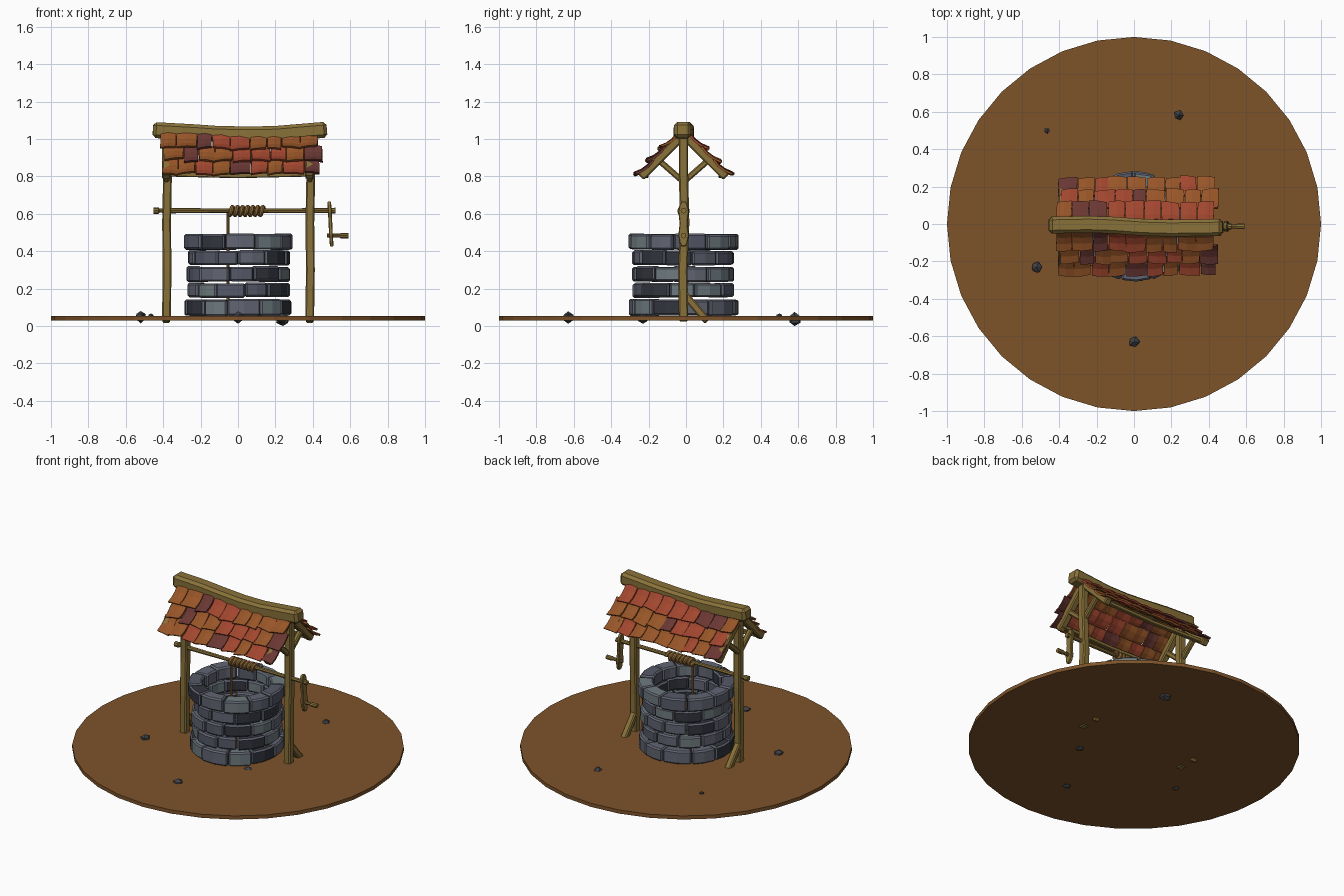
import bpy, bmesh, random
from math import sin, cos, pi, tau
from mathutils import Vector

if "Cube" in bpy.data.objects:
    bpy.data.objects.remove(bpy.data.objects["Cube"])

random.seed(7)
R = random.uniform


def mat(name, r, g, b):
    m = bpy.data.materials.new(name)
    m.diffuse_color = [(c / 255) ** 2.2 for c in (r, g, b)] + [1]
    m.use_nodes = True
    m.node_tree.nodes["Principled BSDF"].inputs["Base Color"].default_value = m.diffuse_color
    return m


WOOD = [mat("wood", 136, 113, 60)]
ROPE = [mat("rope", 150, 112, 62)]
EARTH = [mat("earth", 124, 84, 46)]
PEBBLE = [mat("pebble", 66, 67, 72)]
STONE = [mat("stone_mid", 98, 101, 114), mat("stone_light", 110, 122, 126),
         mat("stone_blue", 86, 89, 104), mat("stone_dark", 54, 56, 64)]
TILE = [mat("tile_red", 160, 72, 50), mat("tile_orange", 150, 86, 44),
        mat("tile_maroon", 106, 58, 54)]


def finish(name, bm, mats):
    bmesh.ops.recalc_face_normals(bm, faces=bm.faces)
    me = bpy.data.meshes.new(name)
    bm.to_mesh(me)
    bm.free()
    for m in mats:
        me.materials.append(m)
    ob = bpy.data.objects.new(name, me)
    bpy.context.collection.objects.link(ob)
    return ob


def loft(bm, rings, idx=0, bevel=0.0):
    """Skin closed rings of points, cap both ends, optionally chamfer."""
    vs = [[bm.verts.new(p) for p in r] for r in rings]
    n = len(vs[0])
    fs = [bm.faces.new((a[i], a[(i + 1) % n], b[(i + 1) % n], b[i]))
          for a, b in zip(vs, vs[1:]) for i in range(n)]
    fs += [bm.faces.new(vs[0][::-1]), bm.faces.new(vs[-1])]
    for f in fs:
        f.material_index = idx
    bmesh.ops.recalc_face_normals(bm, faces=fs)
    if bevel:
        edges = {e for f in fs for e in f.edges if e.calc_face_angle(0) > 0.7}
        bmesh.ops.bevel(bm, geom=list(edges), offset=bevel, segments=1,
                        affect='EDGES', profile=0.5)


def beam(name, pts, w, h, side=(1, 0, 0), scale=None, bevel=0.007, mats=WOOD):
    """Rectangular timber along pts; w is measured along side."""
    pts = [Vector(p) for p in pts]
    side, rings = Vector(side), []
    for i, p in enumerate(pts):
        t = (pts[min(i + 1, len(pts) - 1)] - pts[max(i - 1, 0)]).normalized()
        s = (side - t * side.dot(t)).normalized()
        u = t.cross(s)
        k = scale[i] if scale else 1
        rings.append([p + s * a * w / 2 + u * b * k * h / 2
                      for a, b in ((-1, -1), (1, -1), (1, 1), (-1, 1))])
    bm = bmesh.new()
    loft(bm, rings, 0, bevel)
    return finish(name, bm, mats)


def tube(name, pts, r, radii=None, mats=WOOD):
    """Round bar along pts, turned into a mesh."""
    cu = bpy.data.curves.new(name, 'CURVE')
    cu.dimensions, cu.bevel_depth, cu.bevel_resolution = '3D', r, 2
    cu.use_fill_caps = True
    sp = cu.splines.new('POLY')
    sp.points.add(len(pts) - 1)
    for i, p in enumerate(pts):
        sp.points[i].co = (*p, 1)
        sp.points[i].radius = radii[i] if radii else 1
    tmp = bpy.data.objects.new(name + "_curve", cu)
    bpy.context.collection.objects.link(tmp)
    me = bpy.data.meshes.new_from_object(
        tmp.evaluated_get(bpy.context.evaluated_depsgraph_get()))
    bpy.data.objects.remove(tmp)
    me.materials.clear()
    me.materials.append(mats[0])
    for p in me.polygons:
        p.use_smooth = False
    bpy.context.collection.objects.link(bpy.data.objects.new(name, me))


# Ground disc
bm = bmesh.new()
loft(bm, [[(cos(tau * i / 32), sin(tau * i / 32), z) for i in range(32)] for z in (0.03, 0.054)])
finish("ground", bm, EARTH)

# Well wall: five courses of chamfered wedge stones
CX, CY = 0.003, -0.013
courses = [(0.055, 0.143, 0.288), (0.152, 0.232, 0.27), (0.238, 0.318, 0.276),
           (0.325, 0.405, 0.27), (0.41, 0.493, 0.294)]
for k, (z0, z1, ro) in enumerate(courses):
    bm = bmesh.new()
    n = 11
    cuts = [tau * (i + k * 0.45 + R(-0.14, 0.14)) / n for i in range(n)]
    cuts.append(cuts[0] + tau)
    for a0, a1 in zip(cuts, cuts[1:]):
        a0, a1 = a0 + 0.008, a1 - 0.008
        r1, r0 = ro + R(-0.006, 0.008), 0.205 + R(-0.008, 0.008)
        b, t = z0 + R(-0.003, 0.004), z1 + R(-0.006, 0.003)
        rings = []
        for j in range(3):
            a = a0 + (a1 - a0) * j / 2
            rings.append([(CX + r * cos(a), CY + r * sin(a), z)
                          for r, z in ((r0, b), (r1, b), (r1, t), (r0, t))])
        loft(bm, rings, random.choice((0, 0, 0, 1, 2, 2, 3)), 0.009)
    finish(f"stone_course_{k + 1}", bm, STONE)

# Posts, foot braces, rafters and roof braces on both sides
YC = -0.013
for nm, s in (("left", -1), ("right", 1)):
    x = 0.383 * s
    beam(nm + "_post", [(x, YC, 0.025), (x + 0.004, YC - 0.004, 0.3), (x + 0.001, YC + 0.006, 0.55),
                        (x + 0.006, YC, 0.8), (x + 0.004, YC, 1.03)], 0.047, 0.05)
    beam(nm + "_foot_brace", [(x, YC + 0.005, 0.17), (x, 0.115, 0.025)], 0.04, 0.04)
    for side, d in (("front", -1), ("back", 1)):
        beam(f"{nm}_{side}_rafter", [(x, YC + d * 0.015, 1.008), (x, YC + d * 0.228, 0.797)],
             0.045, 0.046)
        beam(f"{nm}_{side}_roof_brace", [(x, YC + d * 0.005, 0.775), (x, YC + d * 0.125, 0.88)],
             0.032, 0.032)

# Sagging ridge beam
beam("ridge_beam", [(-0.455, -0.006, 1.048), (-0.25, -0.002, 1.037), (-0.12, -0.006, 1.028),
                    (0.05, -0.018, 1.024), (0.2, -0.022, 1.027), (0.475, -0.018, 1.05)],
     0.09, 0.085, side=(0, 1, 0), bevel=0.017)

# Roof slopes: eave purlin and three overlapping tile rows each
for side, d in (("front", -1), ("back", 1)):
    beam(side + "_eave_purlin", [(-0.39, YC + d * 0.2, 0.812), (0, YC + d * 0.2, 0.803),
                                 (0.4, YC + d * 0.2, 0.812)], 0.025, 0.025, side=(0, 1, 0), bevel=0.004)
    down = Vector((0, d * 0.205, -0.215)).normalized()
    norm = Vector((0, d * 0.215, 0.205)).normalized()
    top = Vector((0, YC + d * 0.03, 1.028))
    bm = bmesh.new()
    for row in range(3):
        n = 9
        shift = (-0.012, 0.012, -0.004)[row]
        edges = [-0.405 + shift + 0.845 * (i + (R(-0.13, 0.13) if 0 < i < n else 0)) / n
                 for i in range(n + 1)]
        for x0, x1 in zip(edges, edges[1:]):
            length, tilt, lift = R(0.112, 0.126), R(-0.008, 0.008), R(0, 0.006)
            rings = []
            for j in range(4):
                f = j / 3
                sag = Vector((0, 0, -0.008 * cos(x0 * 3.5)))
                n0 = -0.008 + lift + 0.02 * f - 0.012 * sin(pi * f)
                o = top + sag + down * (row * 0.095 + f * length)
                skew = down * tilt * f
                xa, xb = x0 + 0.002 + tilt * f * 0.4, x1 - 0.002 + tilt * f * 0.4
                xm = (xa + xb) / 2
                X = lambda x, h, q: o + Vector((x, 0, 0)) + norm * (n0 + h) + skew * q
                rings.append([X(xa, 0, -1), X(xm, 0.004, 0), X(xb, 0, 1), X(xb, 0.012, 1),
                              X(xm, 0.017, 0), X(xa, 0.012, -1)])
            loft(bm, rings, random.choice((0, 0, 1, 1, 2)))
    finish(side + "_roof_tiles", bm, TILE)

# Windlass axle with end collar
tube("axle", [(x, YC, 0.617) for x in (-0.452, -0.425, -0.42, -0.36, -0.1, 0.2, 0.46, 0.52)],
     0.013, [1.35, 1.35, 0.8, 1.1, 0.9, 0.95, 1, 1.2])

# Rope: coil on the axle, then a hanging length
turns, steps = 7, 14
coil = [(0.14 - 0.19 * i / (turns * steps), YC + 0.021 * cos(tau * i / steps),
         0.615 + 0.021 * sin(tau * i / steps)) for i in range(turns * steps + 1)]
tube("rope_coil", coil, 0.012, mats=ROPE)
tube("hanging_rope", [(-0.053, YC + 0.018, 0.615), (-0.055, YC + 0.018, 0.06)], 0.008, mats=ROPE)

# Crank arm and handle
beam("crank_arm", [(0.487, YC, 0.665), (0.489, YC, 0.645), (0.491, YC, 0.612), (0.494, YC, 0.55),
                   (0.497, YC, 0.483), (0.5, YC, 0.445), (0.502, YC, 0.425)],
     0.02, 0.056, scale=[0.4, 0.8, 1, 0.75, 1, 0.75, 0.4], bevel=0.004)
tube("crank_handle", [(x, YC, 0.483) for x in (0.475, 0.52, 0.545, 0.55, 0.592)],
     0.012, [0.9, 0.9, 0.9, 1.2, 1.2])

# Loose pebbles half sunk in the ground
for i, (x, y, r) in enumerate([(0.24, 0.58, 0.037), (-0.465, 0.5, 0.017), (-0.52, -0.23, 0.033),
                               (0, -0.63, 0.033), (0.235, -0.23, 0.03)]):
    bm = bmesh.new()
    bmesh.ops.create_icosphere(bm, subdivisions=1, radius=1)
    for v in bm.verts:
        v.co *= R(0.85, 1.1) * r
    lo = min(v.co.z for v in bm.verts)
    bmesh.ops.translate(bm, verts=bm.verts, vec=(x, y, -lo + (0, 0.036, 0.014, 0.012, 0.012)[i]))
    finish(f"pebble_{i + 1}", bm, PEBBLE)
